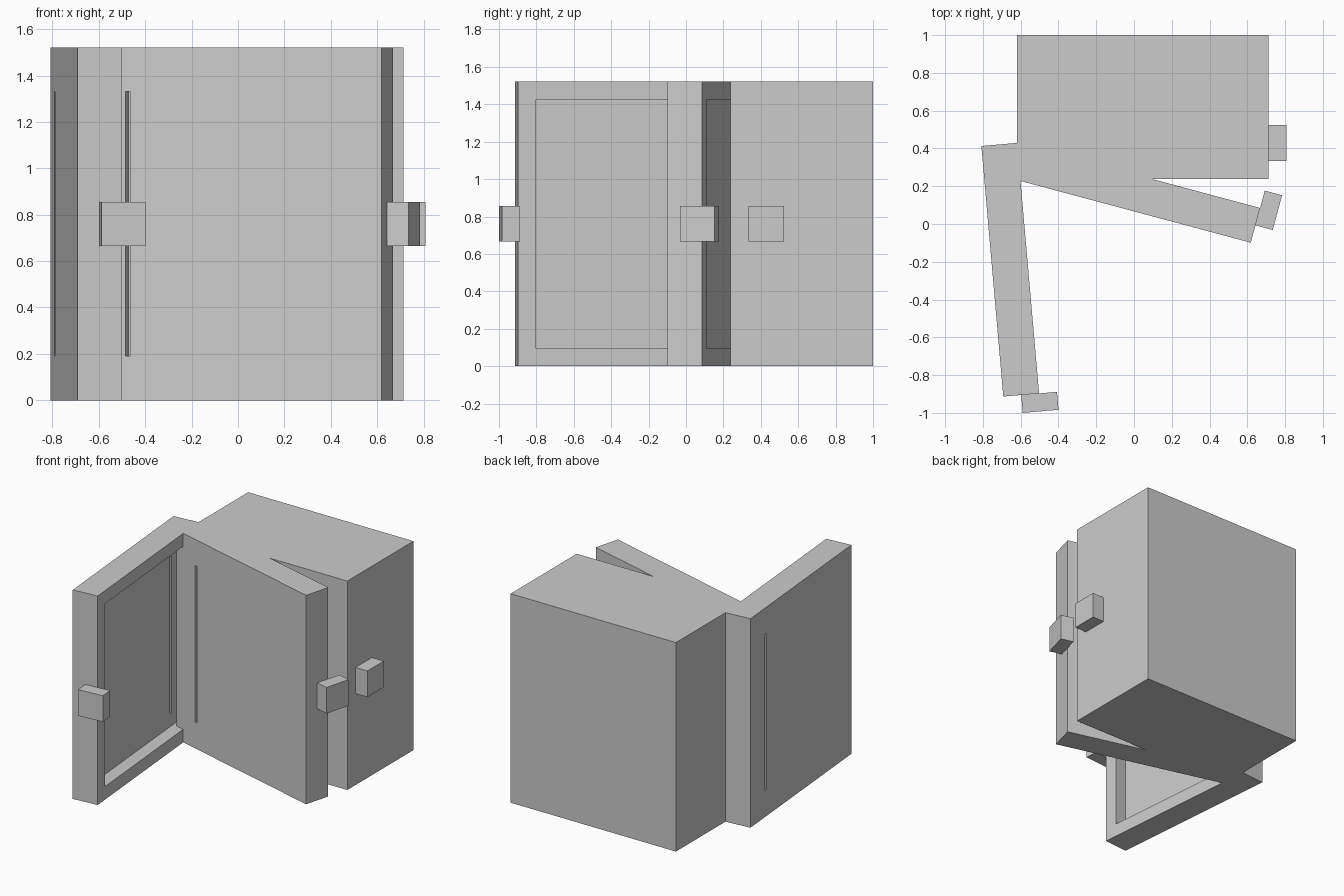
import bpy, bmesh, math
from mathutils import Matrix, Vector

if "Cube" in bpy.data.objects:
    bpy.data.objects.remove(bpy.data.objects["Cube"])

S = 0.0951                                   # base module: every part is a multiple of it
PIVOT = Vector((-6.504 * S, 1 - 6 * S, 0))   # shared hinge line


def box(name, lo, hi, angle=0, helper=False):
    """Box between two corners, in modules, swung about the hinge line."""
    bm = bmesh.new()
    bmesh.ops.create_cube(bm, size=1)
    for v in bm.verts:
        v.co = [S * (a + (b - a) * (c + 0.5)) for a, b, c in zip(lo, hi, v.co)]
    mesh = bpy.data.meshes.new(name)
    bm.to_mesh(mesh)
    bm.free()
    ob = bpy.data.objects.new(name, mesh)
    bpy.context.collection.objects.link(ob)
    ob.matrix_world = Matrix.Translation(PIVOT) @ Matrix.Rotation(math.radians(angle), 4, 'Z')
    ob.hide_render = helper
    if helper:
        ob.hide_set(True)
        ob.display_type = 'WIRE'
    return ob


def cut(ob, cutter):
    mod = ob.modifiers.new(cutter.name, 'BOOLEAN')
    mod.operation = 'DIFFERENCE'
    mod.solver = 'EXACT'
    mod.object = cutter


def door(name, angle):
    # Tray-shaped leaf: recessed on the inside, narrow slot near the hinge
    leaf = box(name, (0, -2, 0), (14, 0, 16), angle)
    cut(leaf, box(name + "_recess_cutter", (1, -1, 1), (13, 1, 15), angle, True))
    cut(leaf, box(name + "_slot_cutter", (2, -3, 2), (2.2, -0.5, 14), angle, True))
    # Latch block on the free edge
    box(name + "_latch", (14, -1, 7), (15, 1, 9), angle)


# Cabinet body, open towards the doors
body = box("cabinet_body", (0, 0, 0), (14, 6, 16))
cut(body, box("cabinet_cavity_cutter", (1, -1, 1), (13, 5, 15), 0, True))

# Three door leaves on the same hinge: closed, ajar and wide open
for name, angle in (("closed_door", 0), ("ajar_door", -15), ("open_door", -85)):
    door(name, angle)
